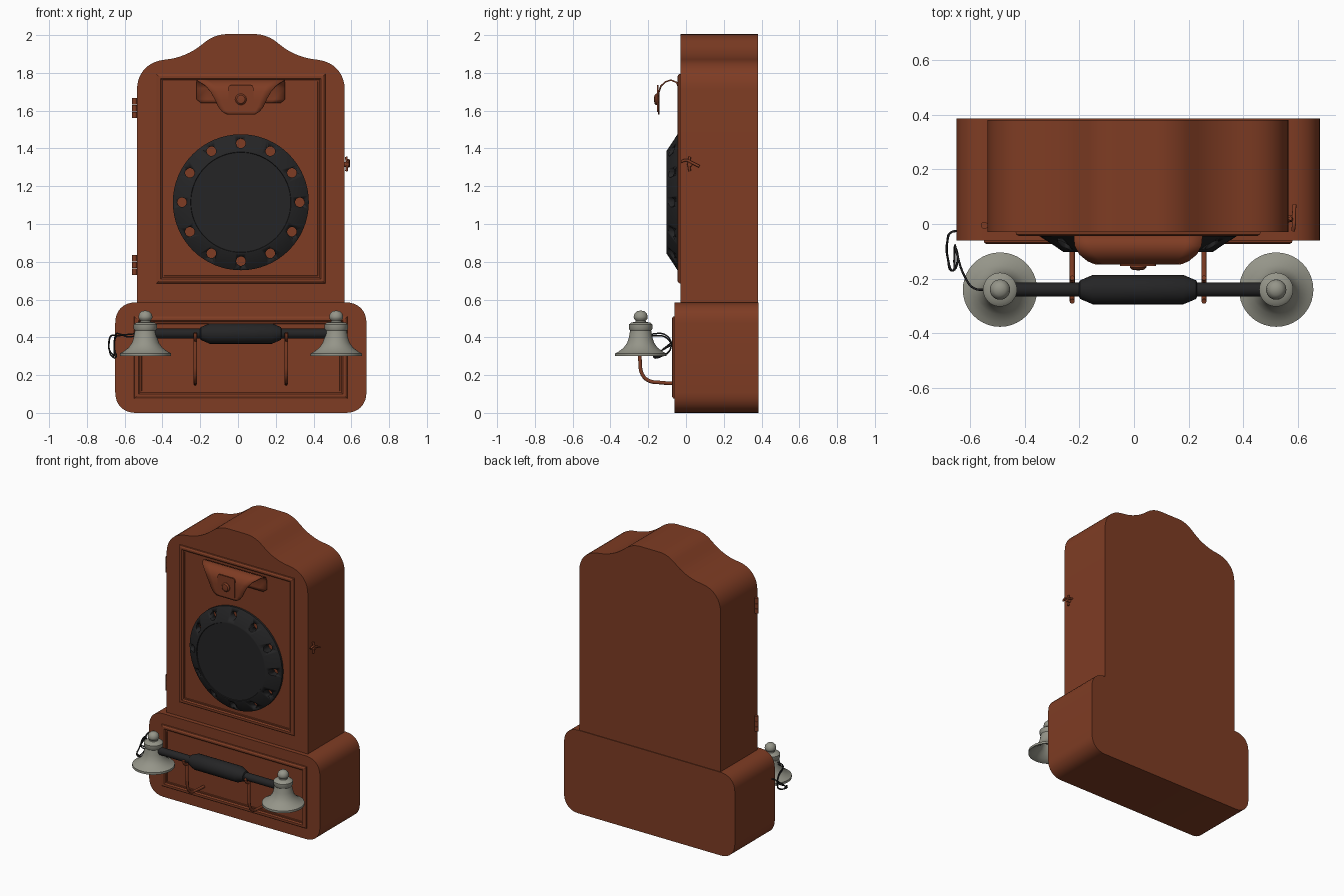
import bpy, bmesh, math
from mathutils import Vector, Matrix

old = bpy.data.objects.get("Cube")
if old:
    bpy.data.objects.remove(old, do_unlink=True)

CX = 0.015  # centre line of the cabinet


def material(name, rgb):
    m = bpy.data.materials.new(name)
    m.use_nodes = True
    m.diffuse_color = (*rgb, 1)
    m.node_tree.nodes["Principled BSDF"].inputs["Base Color"].default_value = (*rgb, 1)
    return m


BROWN = material("red_brown_wood", (0.21, 0.045, 0.017))
BLACK = material("black", (0.018, 0.018, 0.019))
GREY = material("warm_grey", (0.30, 0.30, 0.25))


def finish(name, bm, mat, angle=35):
    bmesh.ops.recalc_face_normals(bm, faces=bm.faces)
    mesh = bpy.data.meshes.new(name)
    bm.to_mesh(mesh)
    bm.free()
    mesh.materials.append(mat)
    ob = bpy.data.objects.new(name, mesh)
    bpy.context.collection.objects.link(ob)
    bpy.ops.object.select_all(action='DESELECT')
    ob.select_set(True)
    bpy.context.view_layer.objects.active = ob
    bpy.ops.object.shade_smooth_by_angle(angle=math.radians(angle))
    return ob


def fillet(corners, steps=8):
    """Round each (x, z, distance) corner of a closed outline."""
    out = []
    for i, (x, z, d) in enumerate(corners):
        p = Vector((x, z))
        if d == 0:
            out.append(p)
            continue
        a = p + (Vector(corners[i - 1][:2]) - p).normalized() * d
        b = p + (Vector(corners[(i + 1) % len(corners)][:2]) - p).normalized() * d
        for k in range(steps + 1):
            t = k / steps
            w = 0.85  # rational weight close to a circular arc
            c = ((1 - t) ** 2, 2 * w * t * (1 - t), t * t)
            out.append((a * c[0] + p * c[1] + b * c[2]) / sum(c))
    return out


def slab(name, outline, y0, y1, mat):
    bm = bmesh.new()
    face = bm.faces.new([bm.verts.new((p[0] + CX, y0, p[1])) for p in outline])
    new = bmesh.ops.extrude_face_region(bm, geom=[face])["geom"]
    bmesh.ops.translate(bm, vec=(0, y1 - y0, 0),
                        verts=[v for v in new if isinstance(v, bmesh.types.BMVert)])
    return finish(name, bm, mat)


def box_outline(w, z0, z1, d):
    return fillet([(-w, z0, d), (w, z0, d), (w, z1, d), (-w, z1, d)])


def lathe(name, profile, origin, axis, mat, n=40):
    """Spin (radius, height) points about an axis."""
    bm = bmesh.new()
    vs = [bm.verts.new((r, 0, h)) for r, h in profile]
    es = [bm.edges.new(pair) for pair in zip(vs, vs[1:])]
    bmesh.ops.spin(bm, geom=vs + es, cent=(0, 0, 0), axis=(0, 0, 1),
                   angle=math.tau, steps=n)
    bmesh.ops.remove_doubles(bm, verts=bm.verts, dist=0.0002)
    rot = Vector((0, 0, 1)).rotation_difference(Vector(axis)).to_matrix().to_4x4()
    bm.transform(Matrix.Translation(origin) @ rot)
    return finish(name, bm, mat)


def tube(name, points, radius, mat):
    cu = bpy.data.curves.new(name, 'CURVE')
    cu.dimensions = '3D'
    cu.bevel_depth, cu.bevel_resolution, cu.resolution_u = radius, 3, 6
    cu.use_fill_caps = True
    sp = cu.splines.new('BEZIER')
    sp.bezier_points.add(len(points) - 1)
    for bp, p in zip(sp.bezier_points, points):
        bp.co = p
        bp.handle_left_type = bp.handle_right_type = 'AUTO'
    tmp = bpy.data.objects.new(name + "_curve", cu)
    bpy.context.collection.objects.link(tmp)
    bm = bmesh.new()
    bm.from_mesh(tmp.to_mesh())
    bpy.data.objects.remove(tmp, do_unlink=True)
    return finish(name, bm, mat, 50)


def moulding(name, w, z0, z1, y):
    """Raised picture-frame strip made of nested rectangles."""
    bm = bmesh.new()
    loops = []
    for inset, out in ((0, -.002), (.002, .008), (.012, .014), (.024, .014),
                       (.032, .006), (.04, .006), (.042, -.002)):
        a, b, c = w - inset, z0 + inset, z1 - inset
        loops.append([bm.verts.new((CX + sx * a, y - out, z))
                      for sx, z in ((-1, b), (1, b), (1, c), (-1, c))])
    for p, q in zip(loops, loops[1:]):
        for i in range(4):
            j = (i + 1) % 4
            bm.faces.new((p[i], p[j], q[j], q[i]))
    return finish(name, bm, BROWN, 20)


# Cabinet and plinth
right = [(.55, .5, 0), (.55, 1.85, .14), (.29, 1.885, .09), (.135, 2.005, .06)]
left = [(-x, z, d) for x, z, d in reversed(right)]
slab("cabinet", fillet(right + left), -.03, .38, BROWN)
slab("plinth", box_outline(.665, 0, .585, .11), -.06, .385, BROWN)
moulding("door_moulding", .448, .685, 1.795, -.03)
moulding("plinth_moulding", .565, .075, .512, -.06)

# Round dial with twelve finger holes
dial = lathe("dial", [(0, 0), (.36, 0), (.36, .014), (.272, .072), (.266, .072),
                      (.264, .067), (0, .067)], (CX, -.031, 1.115), (0, -1, 0), BLACK, 64)
bm = bmesh.new()
for i in range(12):
    a = i * math.tau / 12
    pos = Vector((CX + .312 * math.sin(a), -.06, 1.115 + .312 * math.cos(a)))
    bmesh.ops.create_cone(bm, cap_ends=True, segments=20, radius1=.025, radius2=.025,
                          depth=.2, matrix=Matrix.Translation(pos) @ Matrix.Rotation(math.pi / 2, 4, 'X'))
cutter = finish("hole_cutter", bm, BLACK)
cutter.hide_render = True
bpy.context.view_layer.objects.active = dial
mod = dial.modifiers.new("holes", 'BOOLEAN')
mod.operation, mod.solver, mod.object = 'DIFFERENCE', 'EXACT', cutter
bpy.ops.object.modifier_apply(modifier=mod.name)
bpy.data.objects.remove(cutter, do_unlink=True)

# Curled sheet bracket above the dial: (y, z, half width) along its length
rows = [(-.036, 1.64, .21), (-.036, 1.66, .235), (-.037, 1.72, .235), (-.05, 1.75, .235),
        (-.08, 1.762, .232), (-.11, 1.752, .215), (-.133, 1.73, .185), (-.143, 1.70, .16),
        (-.145, 1.66, .138), (-.145, 1.62, .12), (-.145, 1.595, .10), (-.145, 1.58, .075)]
bm = bmesh.new()
grid = [[bm.verts.new((CX + w * t / 4, y, z)) for t in range(-4, 5)] for y, z, w in rows]
for p, q in zip(grid, grid[1:]):
    for i in range(8):
        bm.faces.new((p[i], p[i + 1], q[i + 1], q[i]))
bracket = finish("curled_bracket", bm, BROWN, 50)
mod = bracket.modifiers.new("thickness", 'SOLIDIFY')
mod.thickness, mod.offset = .008, 0
slab("bracket_plate", box_outline(.066, 1.592, 1.735, .015), -.154, -.146, BROWN)
lathe("bracket_knob", [(0, 0), (.03, 0), (.03, .006), (.022, .014), (0, .017)],
      (CX, -.153, 1.66), (0, -1, 0), BROWN, 20)

# Handset bar and grip
HY, HZ = -.24, .42
lathe("handset_bar", [(0, -.49), (.026, -.49), (.026, -.216), (.034, -.212), (.054, -.165),
                      (.054, .165), (.034, .212), (.026, .216), (.026, .49), (0, .49)],
      (CX, HY, HZ), (1, 0, 0), BLACK, 24)

# Bells at both ends, with a hollow underside
bell = [(0, .40), (.04, .39), (.06, .35), (.10, .318), (.128, .30), (.136, .30), (.136, .315),
        (.118, .324), (.09, .345), (.072, .37), (.062, .40), (.056, .435), (.062, .445),
        (.062, .468), (.05, .478), (.028, .482), (.026, .488), (.035, .498), (.037, .508),
        (.033, .525), (.02, .538), (0, .542)]
for side, x in (("right", CX - .505), ("left", CX + .505)):
    lathe(side + "_bell", bell, (x, HY, 0), (0, 0, 1), GREY)

# Cradle hooks
for side, x in (("right", CX - .241), ("left", CX + .241)):
    tube(side + "_hook", [(x, y, z) for y, z in
         ((-.05, .155), (-.13, .16), (-.2, .172), (-.232, .205), (-.243, .27), (-.243, .385))],
         .01, BROWN)
    tube(side + "_cradle", [(x, HY + .043 * math.cos(a), HZ + .003 + .038 * math.sin(a))
         for a in (math.pi * (1 + k / 6) for k in range(7))], .009, BROWN)

# Door hinges
for name, z in (("upper_hinge", 1.56), ("lower_hinge", .73)):
    for k in range(3):
        lathe(f"{name}_{k}", [(0, 0), (.013, 0), (.013, .034), (0, .034)],
              (CX - .562, -.005, z + k * .036), (0, 0, 1), BROWN, 12)

# Door latch
lathe("latch_post", [(0, 0), (.014, 0), (.012, .025), (0, .027)],
      (CX + .548, .02, 1.315), (1, 0, 0), BROWN, 12)
tube("latch_lever", [(.582, -.025, 1.33), (.585, .0, 1.338), (.585, .03, 1.325), (.587, .07, 1.305)],
     .007, BROWN)
tube("latch_catch", [(.572, .02, 1.355), (.578, .015, 1.32), (.574, .02, 1.28)], .007, BROWN)

# Two-strand cord from the handset to the plinth
for k in (0, 1):
    s = k * .012
    tube(f"cord_{k}", [(-.53, -.24, .42 - s), (-.585, -.235, .415 - s), (-.62, -.19, .41 + s / 2),
                       (-.65, -.1, .395 + s), (-.655, -.08, .345), (-.645 - s, -.13, .30),
                       (-.662, -.17, .295 + s), (-.68, -.13, .33), (-.682, -.06, .385 - s),
                       (-.668, -.03, .41), (-.64, -.025, .41)], .004, BLACK)
